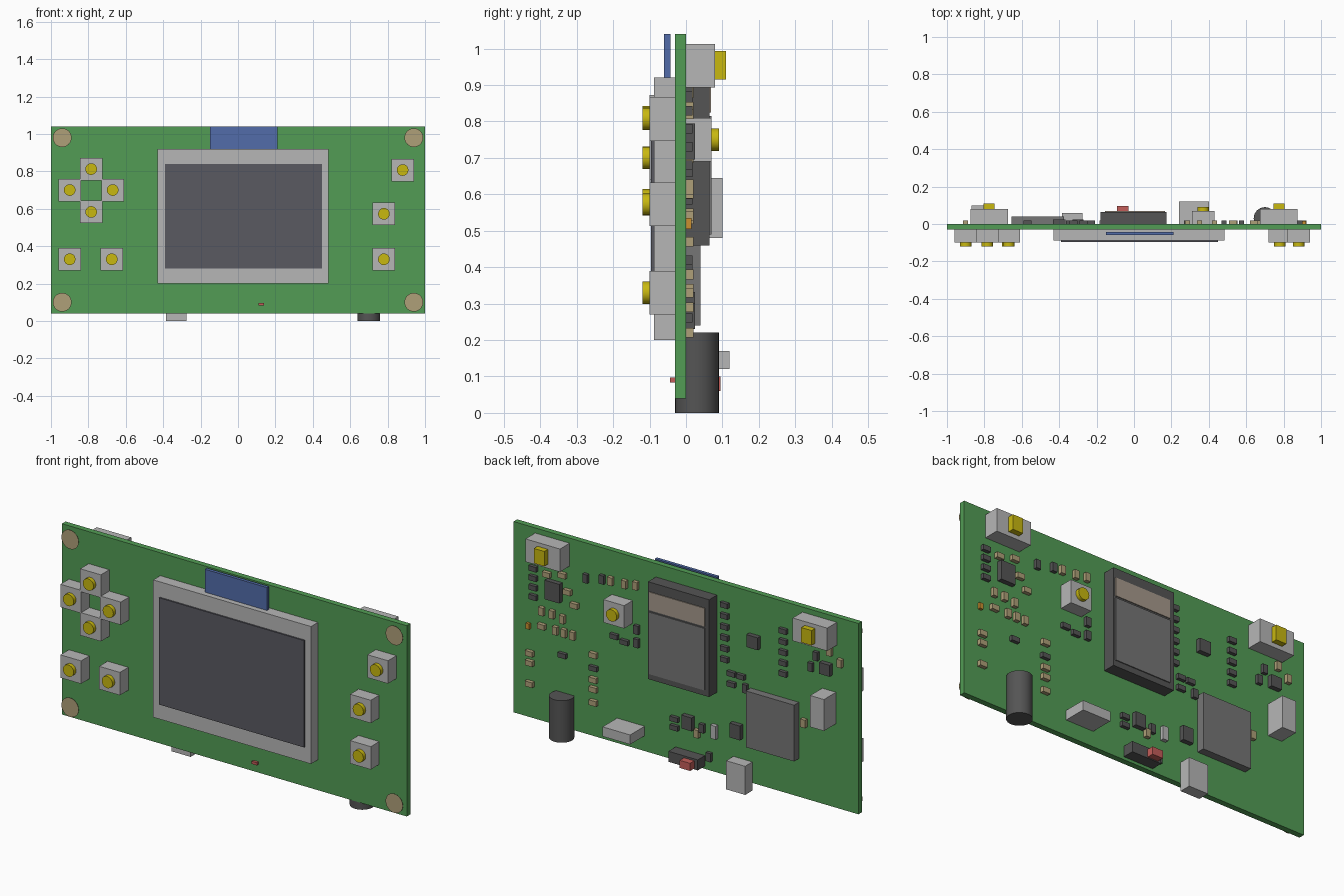
import bpy
import math


def material(name, r, g, b):
    m = bpy.data.materials.new(name)
    m.diffuse_color = (r, g, b, 1)
    return m


GREEN = material("board_green", 0.085, 0.335, 0.09)
GREY = material("metal_grey", 0.47, 0.47, 0.47)
DARK = material("dark_plastic", 0.09, 0.09, 0.09)
GLASS = material("screen_glass", 0.10, 0.10, 0.12)
BLUE = material("ribbon_blue", 0.085, 0.15, 0.40)
YELLOW = material("button_yellow", 0.58, 0.48, 0.005)
TAN = material("tan", 0.43, 0.35, 0.19)
ANTENNA = material("antenna_beige", 0.38, 0.32, 0.26)
LID = material("shield_grey", 0.18, 0.18, 0.18)
RED = material("red", 0.55, 0.11, 0.10)
ORANGE = material("orange", 0.60, 0.28, 0.03)


def box(name, x0, x1, y0, y1, z0, z1, mat=GREY):
    bpy.ops.mesh.primitive_cube_add(size=1)
    ob = bpy.context.object
    ob.name = name
    ob.scale = (x1 - x0, y1 - y0, z1 - z0)
    ob.location = ((x0 + x1) / 2, (y0 + y1) / 2, (z0 + z1) / 2)
    ob.data.materials.append(mat)
    return ob


def cyl(name, x, y, z, r, depth, mat, along_y=True, sides=20):
    bpy.ops.mesh.primitive_cylinder_add(vertices=sides, radius=r, depth=depth, location=(x, y, z))
    ob = bpy.context.object
    ob.name = name
    if along_y:
        ob.rotation_euler.x = math.pi / 2
    ob.data.materials.append(mat)
    bpy.ops.object.shade_smooth_by_angle()
    return ob


def chip(name, x, z, w, h, t, mat):
    """Part lying flat on the back of the board."""
    box(name, x - w / 2, x + w / 2, 0, t, z - h / 2, z + h / 2, mat)


# Circuit board and corner pads
box("circuit_board", -1, 1, -0.03, 0, 0.04, 1.04, GREEN)
for x in (-0.94, 0.94):
    for z in (0.10, 0.98):
        cyl("corner_pad", x, -0.048, z, 0.05, 0.001, TAN, sides=32)

# Display
box("screen_frame", -0.43, 0.485, -0.088, -0.03, 0.20, 0.92)
box("screen_glass", -0.39, 0.45, -0.096, -0.08, 0.28, 0.84, GLASS)
box("ribbon_cable", -0.15, 0.21, -0.06, -0.043, 0.90, 1.04, BLUE)
box("front_light", 0.11, 0.14, -0.044, -0.03, 0.083, 0.097, RED)

# Front push buttons
for x, z in ((-0.785, 0.812), (-0.90, 0.70), (-0.67, 0.70), (-0.785, 0.583), (-0.90, 0.33),
             (-0.675, 0.33), (0.88, 0.807), (0.78, 0.573), (0.78, 0.33)):
    box("button_base", x - 0.06, x + 0.06, -0.10, -0.03, z - 0.06, z + 0.06)
    cyl("button_cap", x, -0.105, z, 0.031, 0.03, YELLOW)

# Shoulder buttons and rear push button
for s in (-0.775, 0.775):
    box("shoulder_base", s - 0.10, s + 0.10, 0, 0.08, 0.893, 1.013)
    box("shoulder_cap", s - 0.03, s + 0.03, 0.07, 0.11, 0.915, 0.993, YELLOW)
box("rear_button_base", 0.31, 0.43, 0, 0.07, 0.69, 0.81)
cyl("rear_button_cap", 0.37, 0.075, 0.75, 0.031, 0.03, YELLOW)

# Radio module with antenna and shield
box("radio_module", -0.18, 0.175, 0, 0.065, 0.46, 0.97, DARK)
box("module_antenna", -0.155, 0.165, 0.06, 0.069, 0.825, 0.92, ANTENNA)
box("module_shield", -0.155, 0.165, 0.06, 0.070, 0.49, 0.815, LID)

# Connectors, switch and large chip
cyl("audio_jack", 0.70, 0.03, 0.11, 0.06, 0.22, DARK, along_y=False, sides=32)
box("speaker_socket", 0.24, 0.40, 0, 0.12, 0.12, 0.17)
box("side_socket", -0.87, -0.79, 0, 0.10, 0.48, 0.645)
box("usb_socket", -0.385, -0.275, 0, 0.06, 0.0, 0.15)
box("card_socket", -0.655, -0.375, 0, 0.04, 0.24, 0.535, LID)
box("slide_switch", -0.11, 0.06, 0, 0.06, 0.055, 0.11, DARK)
box("switch_slider", -0.09, -0.03, 0.05, 0.095, 0.060, 0.10, RED)

# Small integrated circuits: x, z, width, height
for x, z, w, h in ((0.76, 0.745, 0.085, 0.10), (-0.40, 0.79, 0.065, 0.065), (-0.82, 0.76, 0.06, 0.06),
                   (-0.02, 0.265, 0.06, 0.07), (-0.30, 0.295, 0.06, 0.075)):
    chip("small_chip", x, z, w, h, 0.025, DARK)
chip("crystal", -0.17, 0.255, 0.03, 0.07, 0.02, GREY)
chip("status_light", 0.91, 0.52, 0.02, 0.03, 0.015, ORANGE)

# Resistor columns: x, top z, count, spacing
for x, z, n, step in ((0.88, 0.83, 4, 0.05), (-0.23, 0.935, 6, 0.057), (-0.57, 0.89, 5, 0.056)):
    for i in range(n):
        chip("resistor", x, z - i * step, 0.043, 0.026, 0.018, DARK)

# Scattered resistors, lying then standing
for x, z in ((0.71, 0.42), (0.53, 0.40), (-0.27, 0.585), (-0.27, 0.53), (0.06, 0.26), (0.06, 0.215),
             (0.35, 0.585), (0.41, 0.60), (-0.325, 0.585)):
    chip("resistor", x, z, 0.045, 0.025, 0.018, DARK)
for x, z in ((0.575, 0.86), (0.48, 0.88), (0.28, 0.67), (0.28, 0.60), (-0.35, 0.53), (-0.76, 0.81),
             (-0.73, 0.745), (-0.10, 0.255), (-0.14, 0.115)):
    chip("resistor", x, z, 0.027, 0.045, 0.018, DARK)

# Capacitors, lying then standing
for x, z in ((0.80, 0.82), (0.71, 0.84), (0.90, 0.38), (0.90, 0.33), (0.90, 0.22), (0.53, 0.47),
             (0.53, 0.34), (0.53, 0.29), (0.53, 0.22), (0.83, 0.54), (0.68, 0.76), (0.64, 0.70)):
    chip("capacitor", x, z, 0.042, 0.027, 0.02, TAN)
for x, z in ((0.83, 0.62), (0.77, 0.62), (0.71, 0.61), (0.75, 0.54), (0.70, 0.54), (0.65, 0.54),
             (0.43, 0.885), (0.35, 0.89), (0.285, 0.90), (-0.84, 0.855), (-0.90, 0.81), (-0.69, 0.44),
             (-0.07, 0.22)):
    chip("capacitor", x, z, 0.027, 0.042, 0.02, TAN)
